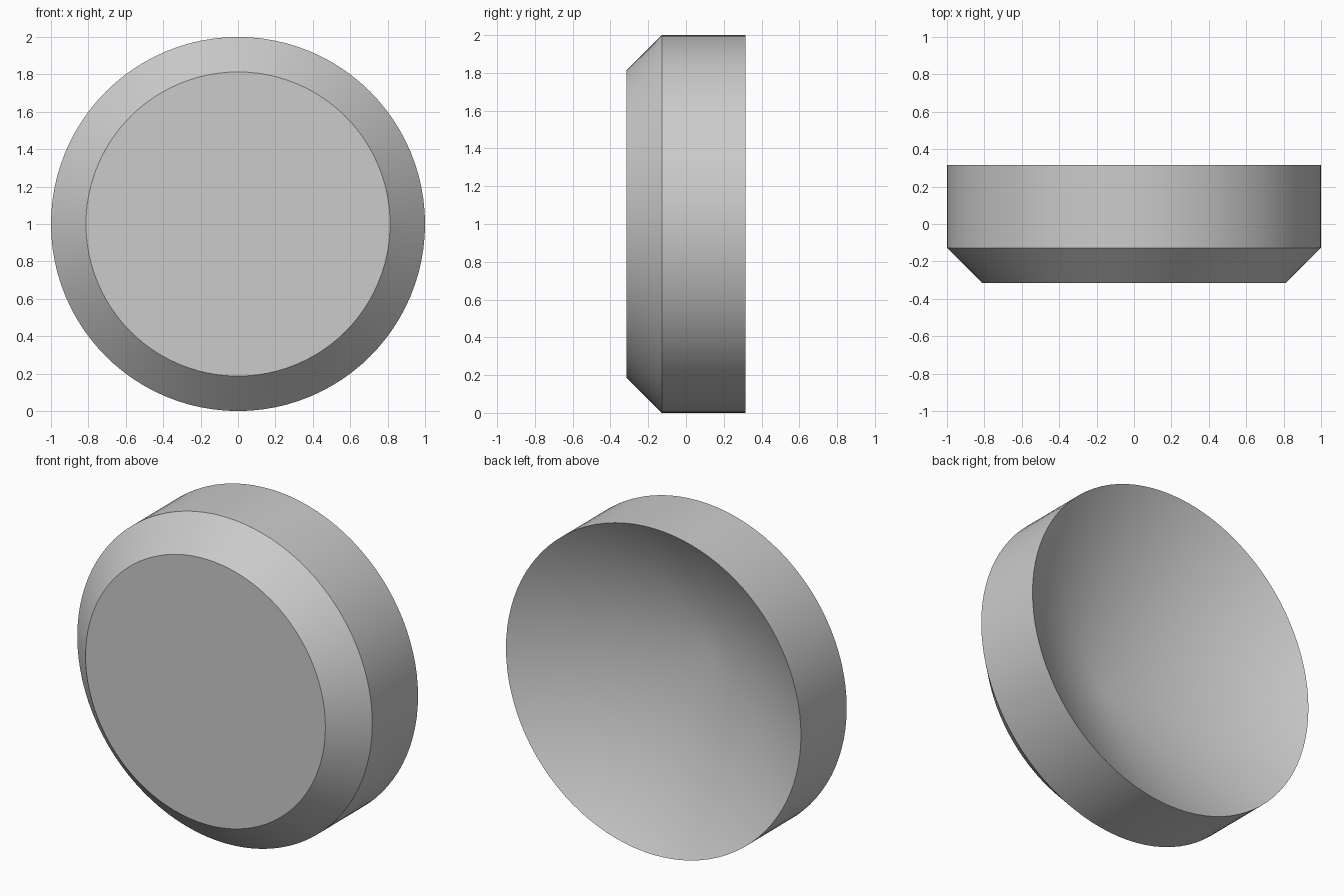
import bpy
import bmesh
import math
from mathutils import Matrix

cube = bpy.data.objects.get("Cube")
if cube:
    bpy.data.objects.remove(cube, do_unlink=True)

# Plain grey material
grey = bpy.data.materials.new("light grey")
grey.use_nodes = True
colour = (0.6, 0.6, 0.6, 1)
grey.diffuse_color = colour
grey.node_tree.nodes["Principled BSDF"].inputs["Base Color"].default_value = colour

# Half profile as (radius, y): flat front, bevel, side wall, conical hollow in the back
profile = [(0, -0.315), (0.813, -0.315), (1, -0.128), (1, 0.315), (0, -0.265)]

# Spin the profile around the y axis
bm = bmesh.new()
verts = [bm.verts.new((r, y, 0)) for r, y in profile]
edges = [bm.edges.new(pair) for pair in zip(verts, verts[1:])]
bmesh.ops.spin(bm, geom=verts + edges, cent=(0, 0, 0), axis=(0, 1, 0),
               angle=math.tau, steps=96, use_merge=True)
bmesh.ops.remove_doubles(bm, verts=bm.verts, dist=0.0001)
bmesh.ops.recalc_face_normals(bm, faces=bm.faces)
bmesh.ops.transform(bm, matrix=Matrix.Translation((0, 0, 1)), verts=bm.verts)

mesh = bpy.data.meshes.new("round_button")
bm.to_mesh(mesh)
bm.free()
mesh.materials.append(grey)
button = bpy.data.objects.new("round_button", mesh)
bpy.context.collection.objects.link(button)

# Smooth round surfaces with crisp rims
bpy.ops.object.select_all(action="DESELECT")
button.select_set(True)
bpy.context.view_layer.objects.active = button
bpy.ops.object.shade_smooth_by_angle(angle=math.radians(30))
